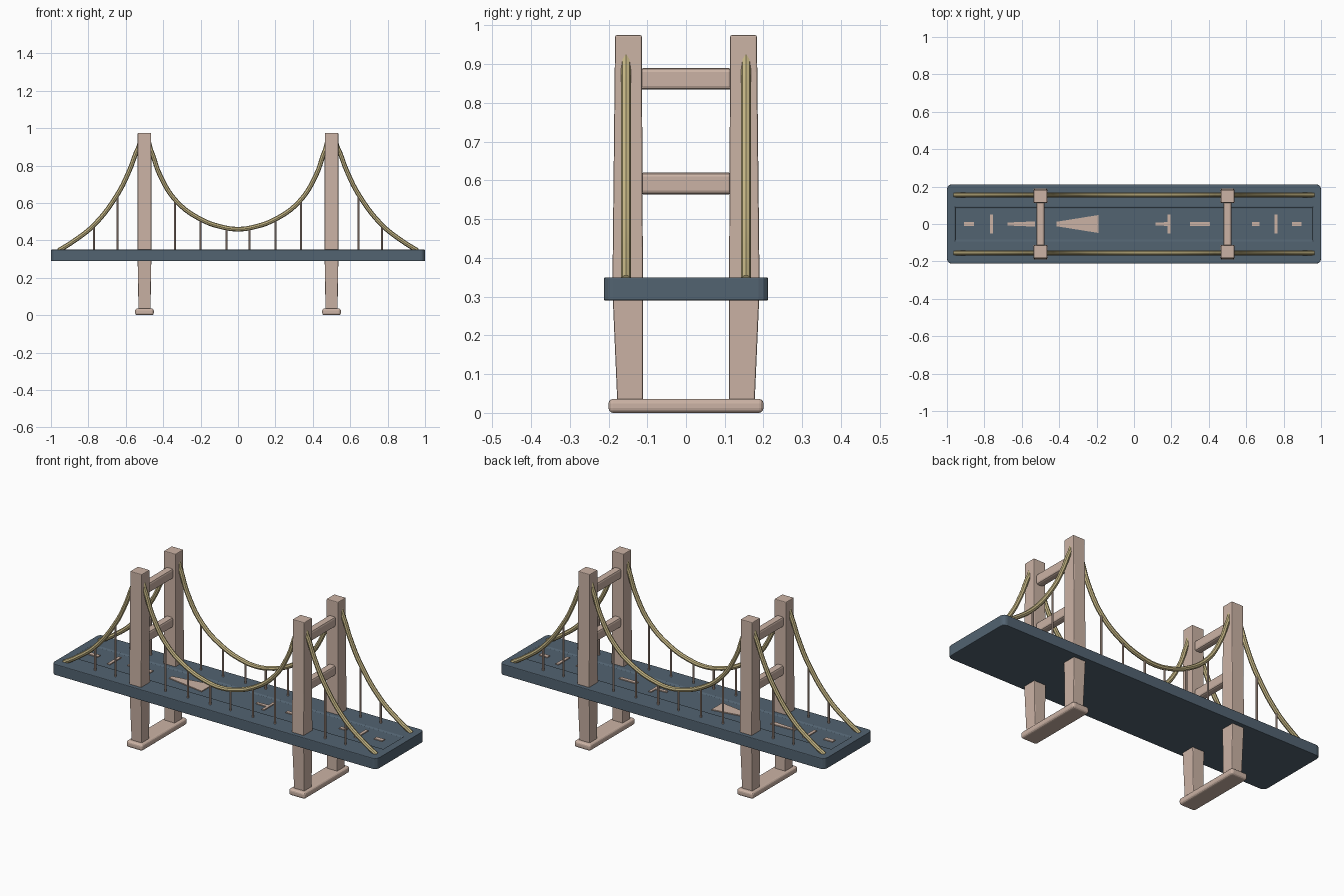
import bpy, bmesh
from mathutils import Vector

if "Cube" in bpy.data.objects:
    bpy.data.objects.remove(bpy.data.objects["Cube"])


def material(name, rgb):
    m = bpy.data.materials.new(name)
    m.diffuse_color = (*rgb, 1)
    m.use_nodes = True
    m.node_tree.nodes["Principled BSDF"].inputs["Base Color"].default_value = m.diffuse_color
    return m


SLATE = material("slate_blue", (0.085, 0.125, 0.165))
STONE = material("pinkish_stone", (0.60, 0.45, 0.375))
GOLD = material("cable_gold", (0.56, 0.47, 0.235))


def finish(bm, name, mat, bevel=0.0, segments=2):
    bmesh.ops.recalc_face_normals(bm, faces=bm.faces)
    me = bpy.data.meshes.new(name)
    bm.to_mesh(me)
    bm.free()
    me.materials.append(mat)
    ob = bpy.data.objects.new(name, me)
    bpy.context.collection.objects.link(ob)
    if bevel:
        b = ob.modifiers.new("bevel", 'BEVEL')
        b.width, b.segments = bevel, segments
        b.limit_method, b.angle_limit = 'ANGLE', 0.7
    return ob


def box(name, x, y, z, mat, bevel=0.0, segments=2):
    bm = bmesh.new()
    bmesh.ops.create_cube(bm, size=1)
    for v in bm.verts:
        v.co = Vector([r[0] if c < 0 else r[1] for c, r in zip(v.co, (x, y, z))])
    return finish(bm, name, mat, bevel, segments)


def loft(name, rings, mat, bevel=0.0):
    # stacked rectangles: (z, x0, x1, y0, y1)
    bm = bmesh.new()
    loops = [[bm.verts.new(p) for p in ((a, c, z), (b, c, z), (b, d, z), (a, d, z))]
             for z, a, b, c, d in rings]
    for lo, hi in zip(loops, loops[1:]):
        for i in range(4):
            j = (i + 1) % 4
            bm.faces.new((lo[i], lo[j], hi[j], hi[i]))
    bm.faces.new(loops[0])
    bm.faces.new(loops[-1])
    return finish(bm, name, mat, bevel)


# Deck with rounded corners and a shallow sunken roadway
bm = bmesh.new()
bmesh.ops.create_cube(bm, size=1)
for v in bm.verts:
    v.co = Vector((v.co.x * 2, v.co.y * 0.424, 0.35 if v.co.z > 0 else 0.29))
bm.faces.ensure_lookup_table()
top = max(bm.faces, key=lambda f: f.calc_center_median().z)
bmesh.ops.inset_individual(bm, faces=[top], thickness=0.1)
for v in top.verts:
    v.co.x = 0.957 if v.co.x > 0 else -0.957
    v.co.y = 0.09 if v.co.y > 0 else -0.09
bmesh.ops.inset_individual(bm, faces=[top], thickness=0.004, depth=-0.006)
corners = [e for e in bm.edges
           if abs(e.verts[0].co.z - e.verts[1].co.z) > 0.05]
bmesh.ops.bevel(bm, geom=corners, offset=0.025, segments=3, profile=0.5,
                affect='EDGES')
finish(bm, "deck", SLATE, 0.006)

# Towers: two tapered legs, two cross beams and a footing each
for sx, side in ((-1, "left"), (1, "right")):
    cx = sx * 0.5
    for sy, face in ((-1, "front"), (1, "back")):
        rings = [(z, cx - w, cx + w, *sorted((sy * a, sy * b)))
                 for z, w, a, b in ((0.02, 0.032, 0.111, 0.177),
                                    (0.32, 0.037, 0.111, 0.190),
                                    (0.975, 0.036, 0.114, 0.183))]
        loft(f"{side}_{face}_tower_leg", rings, STONE, 0.004)
    for i, z in enumerate((0.592, 0.862)):
        box(f"{side}_cross_beam_{i + 1}", (cx - 0.021, cx + 0.021), (-0.12, 0.12),
            (z - 0.028, z + 0.028), STONE, 0.01)
    box(f"{side}_footing", (cx - 0.05, cx + 0.05), (-0.2, 0.2), (0, 0.036),
        STONE, 0.012, 3)

# Main cables, swept along a half path that is mirrored in x
half = [(0.08, 0.470), (0.2, 0.513), (0.33, 0.61), (0.42, 0.755), (0.465, 0.88),
        (0.5, 0.945), (0.535, 0.89), (0.58, 0.775), (0.645, 0.645),
        (0.77, 0.482), (0.88, 0.395), (0.96, 0.345)]
path = [(-x, z) for x, z in reversed(half)] + [(0, 0.460)] + half
for sy, face in ((-1, "front"), (1, "back")):
    cu = bpy.data.curves.new(f"{face}_cable", 'CURVE')
    cu.dimensions = '3D'
    cu.bevel_depth, cu.bevel_resolution, cu.use_fill_caps = 0.0125, 2, True
    cu.resolution_u = 5
    sp = cu.splines.new('BEZIER')
    sp.bezier_points.add(len(path) - 1)
    for p, (x, z) in zip(sp.bezier_points, path):
        p.co = (x, sy * 0.155, z)
        p.handle_left_type = p.handle_right_type = 'AUTO'
    cu.materials.append(GOLD)
    ob = bpy.data.objects.new(f"{face}_cable", cu)
    bpy.context.collection.objects.link(ob)
    bpy.ops.object.select_all(action='DESELECT')
    ob.select_set(True)
    bpy.context.view_layer.objects.active = ob
    bpy.ops.object.convert(target='MESH')
    bpy.ops.object.shade_smooth_by_angle()

    # Vertical hangers from cable to deck
    for sx in (-1, 1):
        for x, z in ((0.062, 0.465), (0.2, 0.513), (0.337, 0.62),
                     (0.645, 0.645), (0.77, 0.482)):
            bm = bmesh.new()
            bmesh.ops.create_cone(bm, cap_ends=True, segments=8, radius1=0.0055,
                                  radius2=0.0055, depth=z - 0.34)
            bmesh.ops.translate(bm, verts=bm.verts,
                                vec=(sx * x, sy * 0.155, (z + 0.34) / 2))
            finish(bm, f"{face}_hanger", STONE)

# Road markings: thin plates with start and end half-widths
for x0, x1, w0, w1 in ((-0.91, -0.855, 0.012, 0.012), (-0.77, -0.753, 0.05, 0.05),
                       (-0.675, -0.53, 0.008, 0.014), (-0.415, -0.19, 0.012, 0.048),
                       (0.115, 0.18, 0.008, 0.01), (0.18, 0.195, 0.05, 0.05),
                       (0.3, 0.405, 0.01, 0.01), (0.63, 0.67, 0.01, 0.01),
                       (0.75, 0.767, 0.05, 0.05), (0.845, 0.895, 0.012, 0.012)):
    bm = bmesh.new()
    base = bm.faces.new([bm.verts.new((x, y, 0.343)) for x, y in
                         ((x0, -w0), (x1, -w1), (x1, w1), (x0, w0))])
    ext = bmesh.ops.extrude_face_region(bm, geom=[base])
    bmesh.ops.translate(bm, vec=(0, 0, 0.006),
                        verts=[g for g in ext["geom"] if isinstance(g, bmesh.types.BMVert)])
    finish(bm, "road_marking", STONE)
